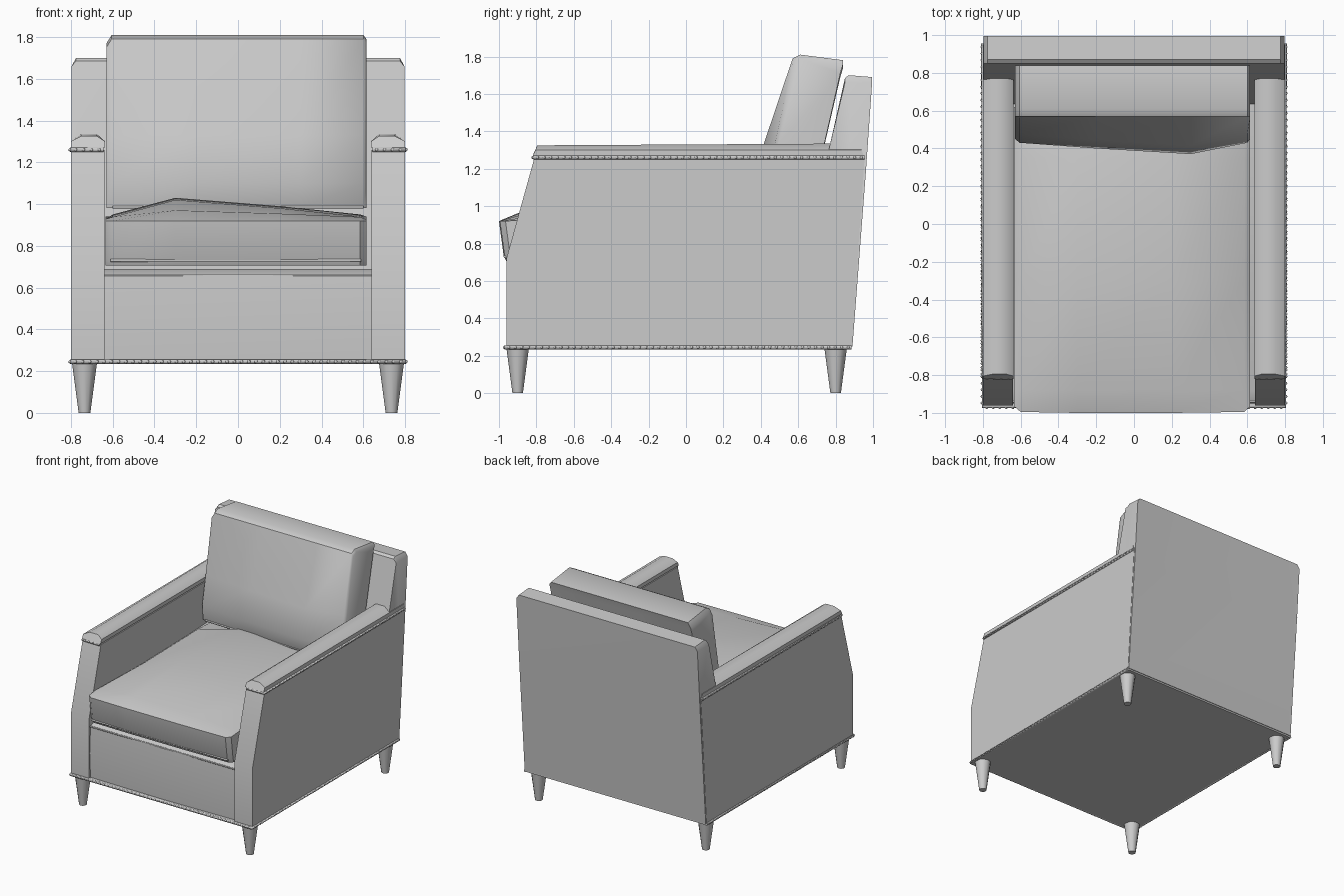
import bpy, bmesh, math
from mathutils import Vector, Matrix

cube = bpy.data.objects.get("Cube")
if cube:
    bpy.data.objects.remove(cube, do_unlink=True)

fabric = bpy.data.materials.new("grey_fabric")
fabric.use_nodes = True
GREY = (0.6, 0.6, 0.6, 1)
fabric.diffuse_color = GREY
fabric.node_tree.nodes["Principled BSDF"].inputs["Base Color"].default_value = GREY


def finish(name, bm, angle=40):
    bmesh.ops.recalc_face_normals(bm, faces=bm.faces[:])
    mesh = bpy.data.meshes.new(name)
    bm.to_mesh(mesh)
    bm.free()
    mesh.shade_smooth()
    mesh.set_sharp_from_angle(angle=math.radians(angle))
    mesh.materials.append(fabric)
    ob = bpy.data.objects.new(name, mesh)
    bpy.context.collection.objects.link(ob)
    return ob


def loft(name, stations, bevel=0.0):
    """Skin a run of (x, [(y, z), ...]) side profiles."""
    bm = bmesh.new()
    rings = [[bm.verts.new((x, y, z)) for y, z in prof] for x, prof in stations]
    n = len(rings[0])
    for a, b in zip(rings, rings[1:]):
        for i in range(n):
            j = (i + 1) % n
            bm.faces.new((a[i], a[j], b[j], b[i]))
    bm.faces.new(rings[0])
    bm.faces.new(rings[-1])
    if bevel:
        sharp = [e for e in bm.edges if e.calc_face_angle(0) > 0.6]
        bmesh.ops.bevel(bm, geom=sharp, offset=bevel, segments=2,
                        affect='EDGES', clamp_overlap=True)
    return finish(name, bm)


def piping(name, points, radius):
    """Round cord along a path."""
    cu = bpy.data.curves.new(name, 'CURVE')
    cu.dimensions = '3D'
    cu.bevel_depth = radius
    cu.bevel_resolution = 1
    cu.use_fill_caps = True
    sp = cu.splines.new('POLY')
    sp.points.add(len(points) - 1)
    for p, co in zip(sp.points, points):
        p.co = (*co, 1)
    cu.materials.append(fabric)
    ob = bpy.data.objects.new(name, cu)
    bpy.context.collection.objects.link(ob)


def nails(name, points, out, step=0.035, radius=0.009):
    """Row of round nail heads along a path, pushed outwards."""
    bm = bmesh.new()
    for a, b in zip(points, points[1:]):
        a, b = Vector(a), Vector(b)
        side = (b - a).cross(Vector((0, 0, 1))).normalized() * out
        count = max(2, round((b - a).length / step))
        for i in range(count):
            spot = a.lerp(b, (i + 0.5) / count) + side
            bmesh.ops.create_icosphere(bm, subdivisions=1, radius=radius,
                                       matrix=Matrix.Translation(spot))
    finish(name, bm, 80)


# Arms with crowned caps, cord and nail heads
arm = [(-0.96, 0.25), (-0.96, 0.72), (-0.81, 1.26), (0.955, 1.26), (0.885, 0.25)]
for side, s in (("left", 1), ("right", -1)):
    loft(side + "_arm", [(s * 0.64, arm), (s * 0.8, arm)], 0.008)
    edge = [(-0.82, 1.27), (-0.805, 1.30), (0.94, 1.30), (0.95, 1.27)]
    crown = [(-0.82, 1.27), (-0.795, 1.325), (0.93, 1.335), (0.95, 1.27)]
    loft(side + "_arm_cap", [(s * 0.637, edge), (s * 0.675, crown),
                             (s * 0.75, crown), (s * 0.80, edge)])
    path = [(s * 0.645, -0.812, 1.26), (s * 0.797, -0.812, 1.26), (s * 0.797, 0.955, 1.26)]
    piping(side + "_arm_cord", path, 0.012)
    nails(side + "_arm_nails", path, 0.007 * s)

# Base box with a softly bulging front panel
base_end = [(-0.94, 0.25), (-0.95, 0.45), (-0.94, 0.66), (-0.88, 0.69), (0.8, 0.69), (0.8, 0.25)]
base_mid = [(y - 0.01 if y < -0.9 else y, z) for y, z in base_end]
loft("base", [(-0.65, base_end), (0, base_mid), (0.65, base_end)])
piping("front_panel_cord", [(-0.64, -0.942, 0.66), (0.64, -0.942, 0.66)], 0.006)

# Bottom cord on three sides
path = [(-0.797, 0.885, 0.245), (-0.797, -0.965, 0.245),
        (0.797, -0.965, 0.245), (0.797, 0.885, 0.245)]
piping("bottom_cord", path, 0.012)
nails("bottom_nails", path, 0.007)
under = [(-0.96, 0.237), (-0.96, 0.255), (0.885, 0.255), (0.885, 0.237)]
loft("underside_panel", [(-0.795, under), (0.795, under)])

# Leaning back with clipped top corners
back = [(0.60, 0.25), (0.64, 0.75), (0.77, 1.33), (0.85, 1.685), (0.87, 1.70),
        (0.995, 1.69), (0.96, 1.16), (0.89, 0.25)]
clipped = [(y, min(z, 1.66)) for y, z in back]
loft("back_frame", [(-0.797, clipped), (-0.775, back), (0.775, back), (0.797, clipped)])


# Seat cushion, crowned off centre
def seat_profile(crown, inset):
    return [(-0.96 + inset, 0.705), (-0.975 + inset, 0.735), (-1.0 + inset, 0.92),
            (-0.88, 0.93 + (crown - 0.93) * 0.4), (-0.3, crown - 0.01),
            (0.35, crown), (0.62, 0.94), (0.62, 0.705)]


loft("seat_cushion", [(-0.635, seat_profile(0.925, 0.035)), (-0.60, seat_profile(0.95, 0.005)),
                      (-0.30, seat_profile(1.03, 0)), (0.2, seat_profile(0.99, 0)),
                      (0.585, seat_profile(0.95, 0.005)), (0.615, seat_profile(0.92, 0.035))])
piping("seat_cord", [(-0.61, -0.968, 0.73), (0.59, -0.968, 0.73)], 0.008)


# Back cushion, leaning and swollen low at the front
def pillow_profile(swell, top):
    return [(0.45 - swell * 0.5, 0.98), (0.43 - swell, 1.10), (0.475 - swell, 1.33),
            (0.57, 1.79 - top), (0.61, 1.81 - top), (0.84, 1.78 - top),
            (0.825, 1.73 - top), (0.66, 0.98)]


loft("back_cushion", [(-0.63, pillow_profile(-0.02, 0.04)), (-0.605, pillow_profile(0, 0)),
                      (-0.2, pillow_profile(0.03, 0)), (0.3, pillow_profile(0.06, 0)),
                      (0.60, pillow_profile(0, 0)), (0.615, pillow_profile(-0.02, 0.02))])
piping("back_cushion_cord", [(-0.60, 0.445, 0.985), (0.3, 0.42, 0.985), (0.60, 0.445, 0.985)], 0.007)

# Tapered round legs
for end, y in (("front", -0.90), ("back", 0.80)):
    for side, x in (("left", 0.735), ("right", -0.735)):
        bm = bmesh.new()
        bmesh.ops.create_cone(bm, cap_ends=True, segments=12, radius1=0.028, radius2=0.06,
                              depth=0.24, matrix=Matrix.Translation((x, y, 0.12)))
        finish(f"{end}_{side}_leg", bm)
